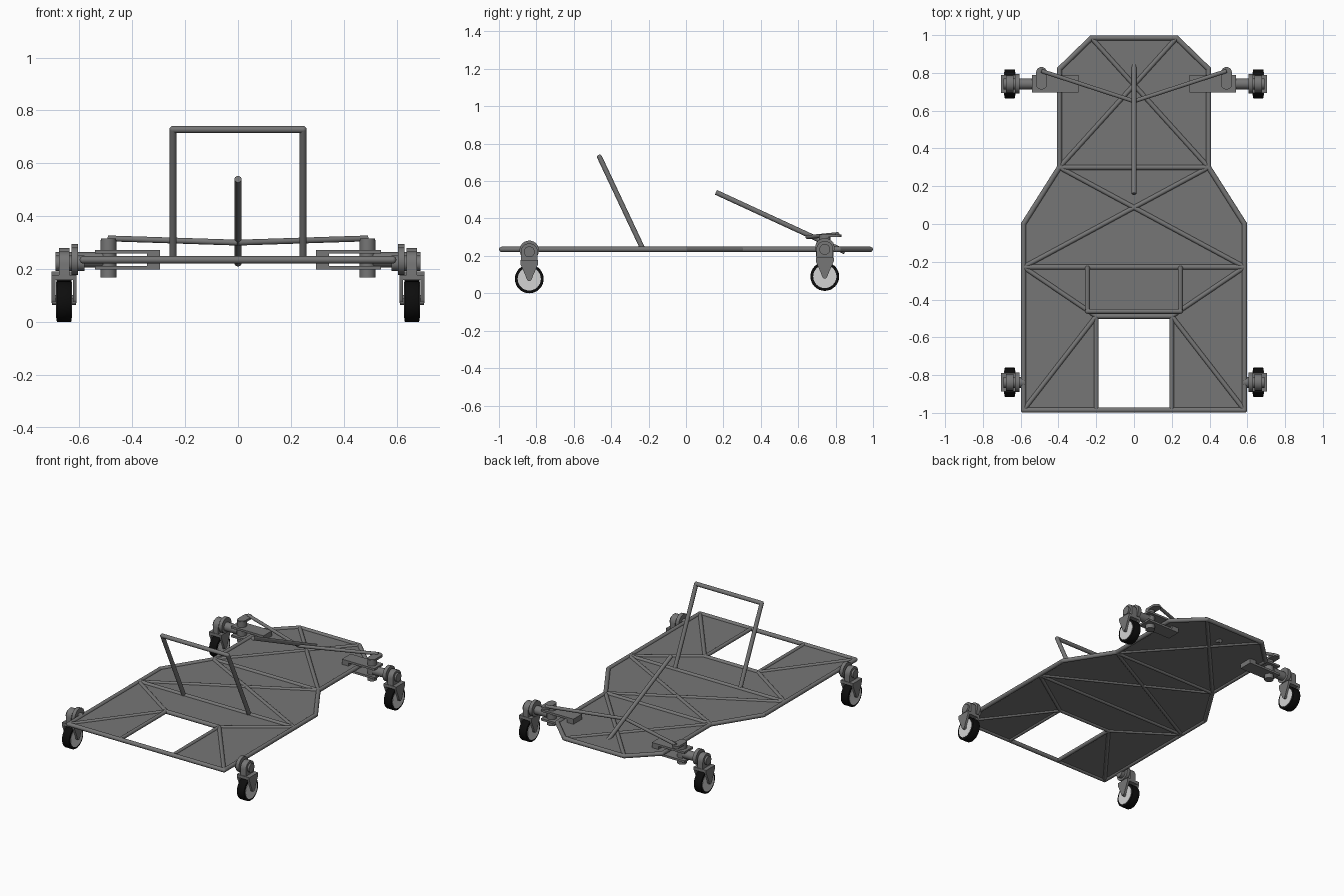
import bpy, bmesh, math
from mathutils import Vector, Matrix

cube = bpy.data.objects.get("Cube")
if cube:
    bpy.data.objects.remove(cube, do_unlink=True)


def material(name, value):
    m = bpy.data.materials.new(name)
    m.use_nodes = True
    col = (value, value, value, 1)
    m.diffuse_color = col
    m.node_tree.nodes["Principled BSDF"].inputs["Base Color"].default_value = col
    return m


STEEL = material("steel grey", 0.18)
RUBBER = material("rubber black", 0.004)
RIM = material("rim light grey", 0.65)

Z = 0.235      # frame height
R = 0.014      # frame tube radius


def finish(name, bm, mat):
    bmesh.ops.recalc_face_normals(bm, faces=bm.faces)
    me = bpy.data.meshes.new(name)
    bm.to_mesh(me)
    bm.free()
    me.materials.append(mat)
    ob = bpy.data.objects.new(name, me)
    bpy.context.collection.objects.link(ob)
    bpy.ops.object.select_all(action='DESELECT')
    ob.select_set(True)
    bpy.context.view_layer.objects.active = ob
    bpy.ops.object.shade_smooth_by_angle(angle=math.radians(40))
    return ob


def add_tube(bm, a, b, r, sides=14):
    a, b = Vector(a), Vector(b)
    d = b - a
    rot = d.to_track_quat('Z', 'Y').to_matrix().to_4x4()
    bmesh.ops.create_cone(bm, cap_ends=True, segments=sides, radius1=r, radius2=r,
                          depth=d.length, matrix=Matrix.Translation((a + b) / 2) @ rot)


def tubes(name, pairs, r=R, mat=STEEL, sides=14):
    bm = bmesh.new()
    for a, b in pairs:
        add_tube(bm, a, b, r, sides)
    return finish(name, bm, mat)


def path(name, points, r=R, closed=False):
    # Tube run with round joints at its corners
    bm = bmesh.new()
    ends = points[1:] + points[:1] if closed else points[1:]
    for a, b in zip(points, ends):
        add_tube(bm, a, b, r)
    for p in points if closed else points[1:-1]:
        bmesh.ops.create_uvsphere(bm, u_segments=12, v_segments=8, radius=r,
                                  matrix=Matrix.Translation(p))
    return finish(name, bm, STEEL)


def add_prism(bm, outline, offset):
    f = bm.faces.new([bm.verts.new(p) for p in outline])
    ext = bmesh.ops.extrude_face_region(bm, geom=[f])
    moved = [v for v in ext["geom"] if isinstance(v, bmesh.types.BMVert)]
    bmesh.ops.translate(bm, verts=moved, vec=offset)


def add_box(bm, lo, hi):
    lo, hi = Vector(lo), Vector(hi)
    add_prism(bm, [(lo.x, lo.y, lo.z), (hi.x, lo.y, lo.z), (hi.x, hi.y, lo.z),
                   (lo.x, hi.y, lo.z)], (0, 0, hi.z - lo.z))


def arc(cx, cy, r, start, end, n=10):
    return [(cx + r * math.cos(math.radians(start + (end - start) * i / n)),
             cy + r * math.sin(math.radians(start + (end - start) * i / n)))
            for i in range(n + 1)]


# Floor sheet with the front cut-out
half = [(0.585, -0.985), (0.585, 0), (0.395, 0.3), (0.395, 0.82), (0.225, 0.985)]
cut = [(0.19, -0.495), (0.19, -0.985)]
right = cut + half
sheet = right + [(-x, y) for x, y in reversed(right)]
bm = bmesh.new()
add_prism(bm, [(x, y, Z - 0.004) for x, y in sheet], (0, 0, 0.006))
finish("floor_sheet", bm, STEEL)

# Outer frame and cross members
outline = [(x, y, Z) for x, y in half + [(-x, y) for x, y in reversed(half)]]
path("outer_frame", outline, closed=True)
for name, x, y in (("rear_cross_bar", 0.395, 0.3), ("middle_cross_bar", 0.585, -0.228),
                   ("seat_cross_bar", 0.2, -0.488)):
    tubes(name, [((-x, y, Z), (x, y, Z))])

# Mirrored diagonals and rails
for s, side in ((1, "left"), (-1, "right")):
    braces = {
        "rear_diagonal": ((-0.395, 0.3), (0.225, 0.985)),
        "middle_diagonal": ((-0.585, -0.228), (0.395, 0.3)),
        "seat_diagonal": ((0.2, -0.488), (0.585, -0.228)),
        "front_diagonal": ((0.2, -0.488), (0.585, -0.985)),
        "cutout_rail": ((0.2, -0.488), (0.2, -0.985)),
    }
    for name, (a, b) in braces.items():
        tubes(f"{side}_{name}", [((s * a[0], a[1], Z), (s * b[0], b[1], Z))], 0.0125)

# Upright hoop
HX = 0.246
path("seat_hoop", [(-HX, -0.23, Z), (-HX, -0.462, 0.728), (HX, -0.462, 0.728),
                   (HX, -0.23, Z)], 0.0135)

# Steering column
tubes("steering_column", [((0, 0.16, 0.54), (0, 0.85, 0.222))], 0.0135)


def caster(label, s, y, dz):
    wz = 0.077 + dz
    az = 0.222 + dz
    cx = 0.658
    # Wheel: tyre and rim
    bm = bmesh.new()
    add_tube(bm, (s * (cx - 0.028), y, wz), (s * (cx + 0.028), y, wz), 0.077, 32)
    rims = [e for e in bm.edges if abs(e.calc_face_angle(0)) > 1]
    bmesh.ops.bevel(bm, geom=rims, offset=0.004, segments=2, affect='EDGES', profile=0.5)
    finish(label + "_tyre", bm, RUBBER)
    tubes(label + "_rim", [((s * (cx - 0.03), y, wz), (s * (cx + 0.03), y, wz))],
          0.062, RIM, 32)
    tubes(label + "_wheel_bolt", [((s * (cx - 0.046), y, wz), (s * (cx + 0.046), y, wz))], 0.012)
    # Fork with tapered cheeks
    bm = bmesh.new()
    cheek = [(y + 0.048, 0.178 + dz), (y + 0.048, 0.158 + dz)]
    cheek += arc(y, wz + 0.012, 0.018, 0, -180, 8)
    cheek += [(y - 0.048, 0.158 + dz), (y - 0.048, 0.178 + dz)]
    for x in (cx - 0.047, cx + 0.033):
        add_prism(bm, [(s * x, py, pz) for py, pz in cheek], (s * 0.014, 0, 0))
    add_box(bm, (s * cx - 0.047, y - 0.048, 0.158 + dz), (s * cx + 0.047, y + 0.048, 0.178 + dz))
    finish(label + "_fork", bm, STEEL)
    # Rounded swivel block
    bm = bmesh.new()
    block = [(y - 0.045, 0.17 + dz), (y + 0.045, 0.17 + dz)] + arc(y, az, 0.045, 0, 180)
    add_prism(bm, [(s * 0.637, py, pz) for py, pz in block], (s * 0.04, 0, 0))
    finish(label + "_swivel_block", bm, STEEL)
    tubes(label + "_flange", [((s * 0.605, y, az + 0.008), (s * 0.629, y, az + 0.008))], 0.052, sides=24)
    inner = 0.51 if y > 0 else 0.58
    tubes(label + "_axle", [((s * inner, y, az), (s * 0.69, y, az))], 0.029, sides=20)


KY = 0.742
for s, side in ((1, "left"), (-1, "right")):
    caster("front_" + side, s, -0.838, 0)
    caster("rear_" + side, s, KY, 0.013)

    # Channel bracket holding the kingpin
    bm = bmesh.new()
    for x0, x1, z0, z1 in ((0.295, 0.54, 0.198, 0.212), (0.295, 0.54, 0.258, 0.272),
                           (0.295, 0.345, 0.212, 0.258)):
        lo, hi = sorted((s * x0, s * x1))
        add_box(bm, (lo, KY - 0.047, z0), (hi, KY + 0.047, z1))
    finish(side + "_kingpin_bracket", bm, STEEL)
    tubes(side + "_kingpin", [((s * 0.49, KY, 0.168), (s * 0.49, KY, 0.31))], 0.03, sides=24)

    # Steering lever and tie rod
    bm = bmesh.new()
    slot = arc(s * 0.49, 0.803, 0.028, 0, 180) + arc(s * 0.49, KY, 0.028, 180, 360)
    add_prism(bm, [(px, py, 0.3) for px, py in slot], (0, 0, 0.015))
    finish(side + "_steering_lever", bm, STEEL)
    tubes(side + "_tie_rod", [((0, 0.65, 0.3), (s * 0.49, 0.81, 0.316))], 0.011)
